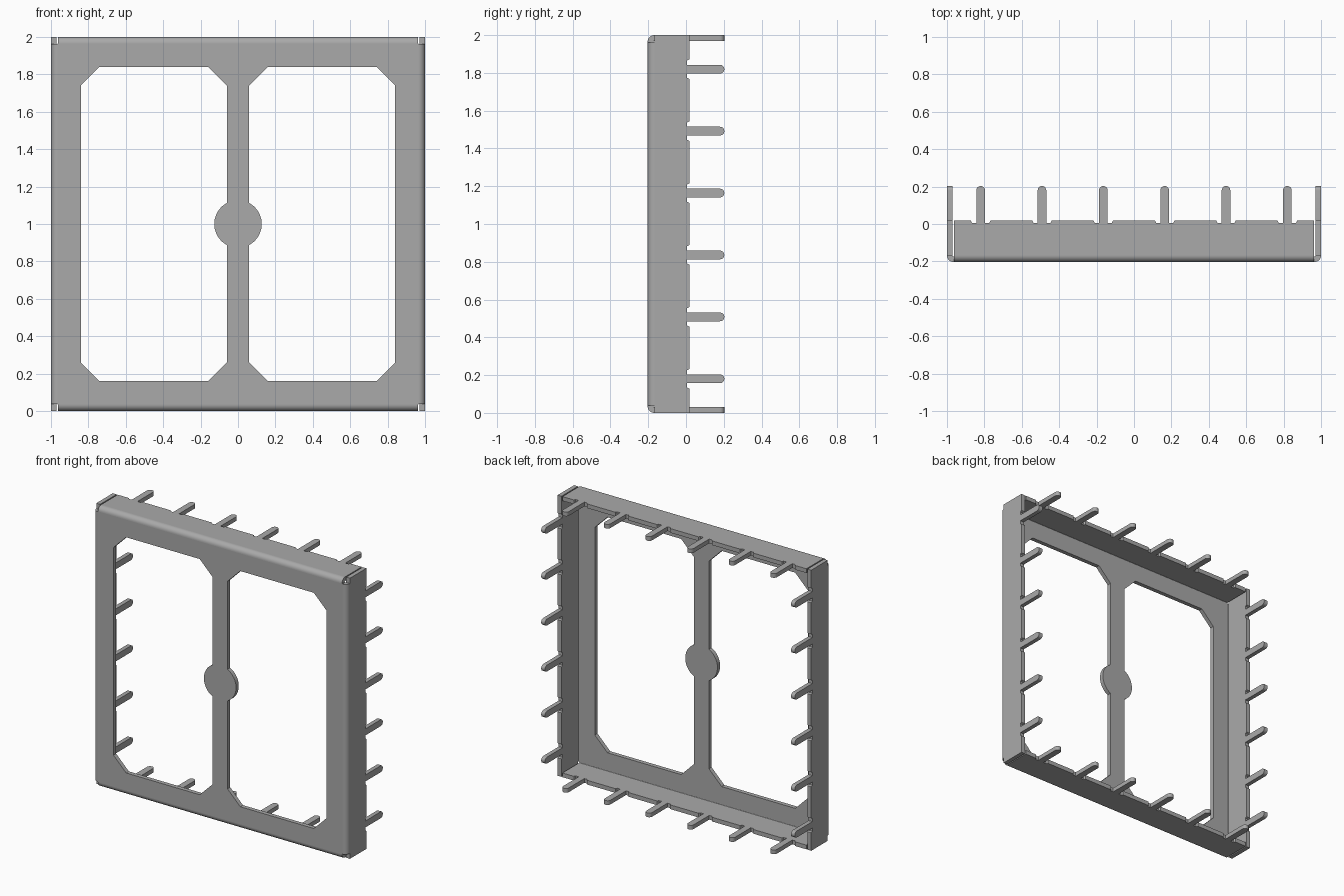
import bpy
import bmesh
from math import cos, sin, pi, asin, radians
from mathutils import Matrix, Vector

cube = bpy.data.objects.get("Cube")
if cube:
    bpy.data.objects.remove(cube, do_unlink=True)

grey = bpy.data.materials.new("sheet_metal_grey")
grey.use_nodes = True
colour = (0.4, 0.4, 0.4, 1)
grey.diffuse_color = colour
grey.node_tree.nodes["Principled BSDF"].inputs["Base Color"].default_value = colour

THICK = 0.03          # sheet thickness
BEND = 0.035          # outer bend radius
FRONT, BACK = -0.203, 0.203
EDGE, NOTCH = 0.018, 0.006
FLAT = 1 - BEND       # half size of the flat front
TABS = [-0.82, -0.492, -0.164, 0.164, 0.492, 0.82]
TAB_R = 0.023


def arc(cx, cy, r, start, end, steps=10):
    angles = [start + (end - start) * i / steps for i in range(steps + 1)]
    return [(cx + r * cos(a), cy + r * sin(a)) for a in angles]


def sheet(name, loops, depth, matrix):
    """Filled outline with holes, given a depth and placed by a matrix."""
    curve = bpy.data.curves.new(name, "CURVE")
    curve.dimensions = "2D"
    curve.fill_mode = "BOTH"
    curve.extrude = depth / 2
    for loop in loops:
        spline = curve.splines.new("POLY")
        spline.points.add(len(loop) - 1)
        for point, (x, y) in zip(spline.points, loop):
            point.co = (x, y, 0, 1)
        spline.use_cyclic_u = True
    obj = bpy.data.objects.new(name, curve)
    bpy.context.collection.objects.link(obj)
    bpy.ops.object.select_all(action="DESELECT")
    obj.select_set(True)
    bpy.context.view_layer.objects.active = obj
    bpy.ops.object.convert(target="MESH")
    obj = bpy.context.object
    bm = bmesh.new()
    bm.from_mesh(obj.data)
    bmesh.ops.remove_doubles(bm, verts=bm.verts, dist=0.0001)
    bm.transform(matrix)
    bmesh.ops.recalc_face_normals(bm, faces=bm.faces)
    bm.to_mesh(obj.data)
    bm.free()
    obj.data.materials.clear()
    obj.data.materials.append(grey)
    bpy.ops.object.shade_smooth_by_angle(angle=radians(30))
    return obj


def axes(x, y, z, origin):
    """Matrix that sends the local axes to the given directions."""
    m = Matrix((x, y, z)).transposed().to_4x4()
    m.translation = Vector(origin)
    return m


# Front plate with two chamfered windows, a centre bar and a round boss
def window(side):
    inner, outer, top, cut, r = 0.06, 0.84, 0.84, 0.1, 0.127
    a = pi / 2 - asin(inner / r)
    pts = [(inner, -top + cut), *arc(0, 0, r, -a, a, 20), (inner, top - cut),
           (inner + cut, top), (outer - cut, top), (outer, top - cut),
           (outer, -top + cut), (outer - cut, -top), (inner + cut, -top)]
    return [(side * x, y) for x, y in pts]


border = [(-FLAT, -FLAT), (FLAT, -FLAT), (FLAT, FLAT), (-FLAT, FLAT)]
sheet("front_plate", [border, window(1), window(-1)], THICK,
      axes((1, 0, 0), (0, 0, 1), (0, -1, 0), (0, FRONT + THICK / 2, 1)))


# Wall outline: straight edge with notched, round-ended tabs
def wall_outline(half):
    pts = [(-half, FRONT + BEND), (-half, EDGE)]
    for u in TABS:
        pts += [(u - 0.052, EDGE), (u - 0.046, NOTCH), (u - TAB_R, NOTCH)]
        pts += arc(u, BACK - TAB_R, TAB_R, pi, 0, 12)
        pts += [(u + TAB_R, NOTCH), (u + 0.046, NOTCH), (u + 0.052, EDGE)]
    return pts + [(half, EDGE), (half, FRONT + BEND)]


# Four walls, each joined to the front plate by a rounded bend
bend_profile = (arc(FRONT + BEND, FLAT, BEND, pi, pi / 2)
                + arc(FRONT + BEND, FLAT, BEND - THICK, pi / 2, pi))
for i, side in enumerate(["top", "left", "bottom", "right"]):
    turn = Matrix.Translation((0, 0, 1)) @ Matrix.Rotation(i * pi / 2, 4, "Y")
    half = 0.962 if i % 2 == 0 else 1.0
    sheet(side + "_wall", [wall_outline(half)], THICK,
          turn @ Matrix.Translation((0, 0, 1 - THICK / 2)))
    sheet(side + "_bend", [bend_profile], 2 * 0.962,
          turn @ axes((0, 1, 0), (0, 0, 1), (1, 0, 0), (0, 0, 0)))
